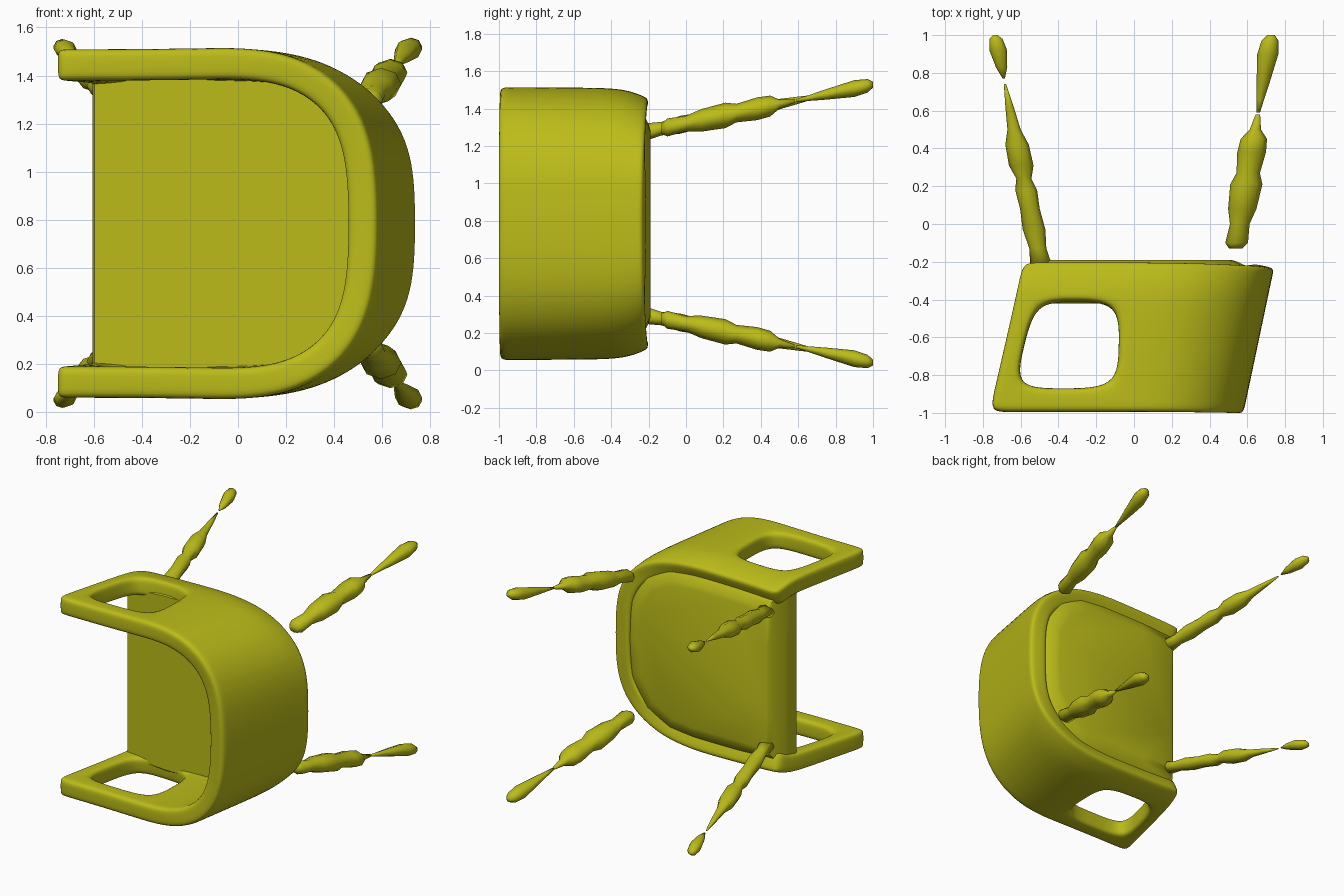
import bpy, bmesh, math
from mathutils import Vector

if "Cube" in bpy.data.objects:
    bpy.data.objects.remove(bpy.data.objects["Cube"])

ZC = 0.785  # plane of symmetry height

mat = bpy.data.materials.new("olive_yellow")
mat.diffuse_color = (0.5, 0.5, 0.01, 1)
mat.use_nodes = True
mat.node_tree.nodes["Principled BSDF"].inputs["Base Color"].default_value = mat.diffuse_color


def make_object(name, bm):
    bmesh.ops.recalc_face_normals(bm, faces=bm.faces[:])
    me = bpy.data.meshes.new(name)
    bm.to_mesh(me)
    bm.free()
    for p in me.polygons:
        p.use_smooth = True
    ob = bpy.data.objects.new(name, me)
    bpy.context.collection.objects.link(ob)
    me.materials.append(mat)
    return ob


def loft(name, rings):
    """Skin a list of equal-length closed rings and cap both ends."""
    bm = bmesh.new()
    vs = [[bm.verts.new(p) for p in r] for r in rings]
    n = len(vs[0])
    for a, b in zip(vs, vs[1:]):
        for i in range(n):
            bm.faces.new((a[i], a[(i + 1) % n], b[(i + 1) % n], b[i]))
    bm.faces.new(vs[0])
    bm.faces.new(vs[-1])
    return make_object(name, bm)


def mirrored(half):
    """Half path of (x, distance from symmetry plane), last point on it."""
    return [(x, -d) for x, d in half] + [(x, d) for x, d in reversed(half[:-1])]


# Wrap-around back and arms: U path at the rim blended to a wider one at the seat
rim = mirrored([(-.765, .66), (-.665, .66), (-.4, .66), (-.09, .665), (.02, .665),
                (.2, .645), (.39, .54), (.505, .33), (.52, 0)])
base = mirrored([(-.585, .64), (-.48, .65), (-.3, .655), (-.07, .66), (.1, .66),
                 (.35, .63), (.57, .50), (.675, .30), (.68, 0)])
levels = [-.995, -.87, -.65, -.41, -.31, -.22]
tuck = [0, 0, 0, 0, .02, .08]
bm = bmesh.new()
grid = []
for y, t in zip(levels, tuck):
    f = (y + .995) / .775
    row = []
    for (x0, d0), (x1, d1) in zip(rim, base):
        d = (d0 + (d1 - d0) * f) * (1 - t)
        row.append(bm.verts.new((x0 + (x1 - x0) * f, y, ZC + d)))
    grid.append(row)
last = len(rim) - 2
for j in range(len(levels) - 1):
    for i in range(last + 1):
        # arm openings
        if j in (1, 2) and min(i, last - i) in (1, 2):
            continue
        bm.faces.new((grid[j][i], grid[j][i + 1], grid[j + 1][i + 1], grid[j + 1][i]))
shell = make_object("back_and_arms", bm)
sol = shell.modifiers.new("thickness", 'SOLIDIFY')
sol.thickness = .13
sol.offset = 0
sol.edge_crease_inner = sol.edge_crease_outer = .35
sub = shell.modifiers.new("smooth", 'SUBSURF')
sub.levels = sub.render_levels = 3

# Seat: D-shaped pad, straight in front and round at the back, tucked in below
outline = mirrored([(-.605, .3), (-.605, .63), (-.3, .65), (.1, .65), (.32, .63),
                    (.52, .52), (.65, .30), (.67, 0)])
# (level, side scale, front scale)
seat_rings = [(-.42, .97, .985), (-.40, 1, 1), (-.30, 1, .96), (-.24, .94, .90),
              (-.20, .82, .86), (-.19, .77, .83)]
seat = loft("seat", [[Vector((x * (fs if x < 0 else s), y, ZC + d * s))
                      for x, d in outline] for y, s, fs in seat_rings])
bpy.context.view_layer.objects.active = seat
seat.select_set(True)
bpy.ops.object.shade_smooth_by_angle(angle=math.radians(40))

# Legs: lumpy splayed sticks with a broken-off tip; (y, radius) profiles
front_main = [(-.23, .06), (-.13, .045), (-.03, .06), (.08, .052), (.18, .058), (.24, .04),
              (.31, .065), (.42, .062), (.5, .035), (.62, .022), (.74, .006)]
front_tip = [(.77, .006), (.83, .03), (.92, .047), (.98, .035), (1, .012)]
rear_main = [(-.13, .035), (-.10, .06), (0, .052), (.08, .075), (.21, .085), (.27, .062),
             (.38, .076), (.45, .07), (.5, .03), (.58, .012)]
rear_tip = [(.59, .01), (.66, .02), (.75, .035), (.9, .056), (.97, .045), (1, .02)]


def leg_part(name, profile, x0, slope, side):
    rings = []
    for y, r in profile:
        cx, cz = x0 + slope * y, ZC + side * (.535 + .208 * y)
        rings.append([Vector((cx + r * math.cos(a), y, cz + .8 * r * math.sin(a)))
                      for a in (math.tau * k / 8 for k in range(8))])
    loft(name, rings)


for side, tag in ((1, "upper"), (-1, "lower")):
    leg_part("front_leg_" + tag, front_main, -.535, -.2, side)
    leg_part("front_leg_tip_" + tag, front_tip, -.535, -.2, side)
    leg_part("rear_leg_" + tag, rear_main, .56, .165, side)
    leg_part("rear_leg_tip_" + tag, rear_tip, .56, .165, side)
